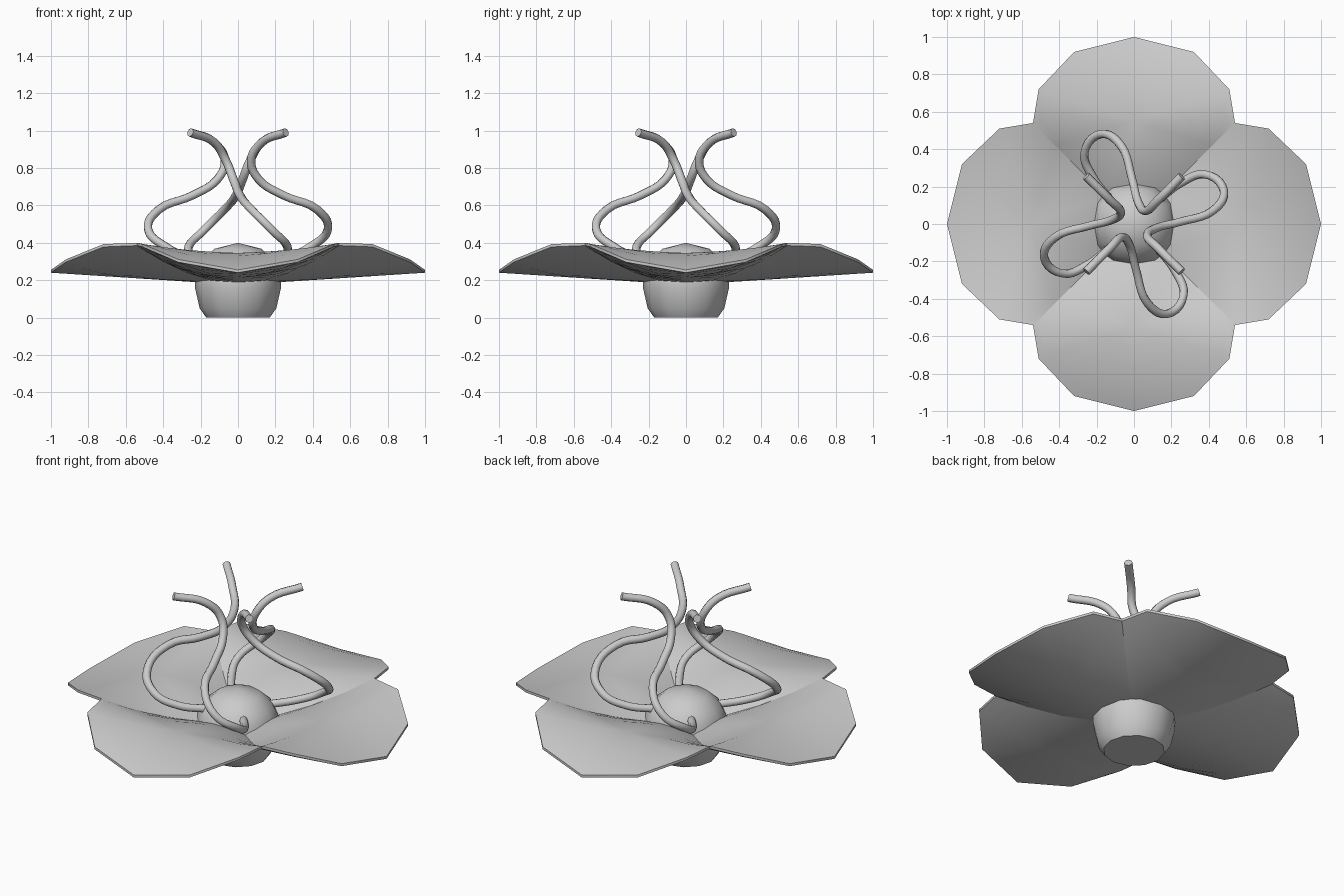
import bpy, bmesh, math
from mathutils import Matrix

if "Cube" in bpy.data.objects:
    bpy.data.objects.remove(bpy.data.objects["Cube"])


def finish(name, bm, angle):
    bmesh.ops.recalc_face_normals(bm, faces=bm.faces)
    me = bpy.data.meshes.new(name)
    bm.to_mesh(me)
    bm.free()
    ob = bpy.data.objects.new(name, me)
    bpy.context.collection.objects.link(ob)
    bpy.ops.object.select_all(action='DESELECT')
    ob.select_set(True)
    bpy.context.view_layer.objects.active = ob
    bpy.ops.object.shade_smooth_by_angle(angle=math.radians(angle))
    return ob


def loft(bm, rings):
    # rings of equal length become quads, single-vertex rings become fans
    for a, b in zip(rings, rings[1:]):
        n = max(len(a), len(b))
        for i in range(n):
            j = (i + 1) % n
            quad = [a[i % len(a)], a[j % len(a)], b[j % len(b)], b[i % len(b)]]
            bm.faces.new(list(dict.fromkeys(quad)))


# central bulb, turned from a profile
bm = bmesh.new()
profile = [(0.17, 0), (0.205, 0.05), (0.23, 0.16), (0.23, 0.23),
           (0.195, 0.305), (0.125, 0.368)]
rings = [[bm.verts.new((r * math.cos(i * math.tau / 12),
                        r * math.sin(i * math.tau / 12), z))
          for i in range(12)] for r, z in profile]
rings.append([bm.verts.new((0, 0, 0.4))])
loft(bm, rings)
bm.faces.new(rings[0])
finish("flower_centre", bm, 40)

# petals: cushion-shaped, cupped upward at the sides
half = [(0.92, 0.32), (0.72, 0.51), (0.54, 0.54), (0.42, 0.425),
        (0.28, 0.29), (0.14, 0.15)]
outline = [(1, 0)] + half + [(0.07, 0)] + [(r, -w) for r, w in reversed(half)]
MID = 0.55


def petal(turn):
    bm = bmesh.new()

    def ring(k, puff):
        pts = outline if k else [(MID, 0)]
        out = []
        for r, w in pts:
            x, y = MID + (r - MID) * k, w * k
            z = 0.175 + 0.065 * x + 0.6 * y * y + puff
            out.append(bm.verts.new((x, y, z)))
        return out

    ks = (0, 0.25, 0.5, 0.75, 0.92, 1)
    rings = [ring(k, 0) for k in ks]
    rings += [ring(k, 0.015 + 0.12 * (1 - k * k)) for k in reversed(ks)]
    loft(bm, rings)
    bm.transform(Matrix.Rotation(turn, 4, 'Z'))
    return finish("petal", bm, 50)


# stamens: curled tubes that loop outward and flare at the tips
path = [(-0.12, 0.12, 0.29), (-0.22, 0.25, 0.315), (-0.265, 0.38, 0.375),
        (-0.18, 0.48, 0.47), (-0.07, 0.42, 0.58), (-0.01, 0.24, 0.655),
        (0.025, 0.11, 0.74), (0.065, 0.07, 0.84), (0.125, 0.125, 0.935),
        (0.255, 0.255, 0.99)]


def stamen(turn):
    cu = bpy.data.curves.new("stamen", 'CURVE')
    cu.dimensions = '3D'
    cu.bevel_depth = 0.023
    cu.bevel_resolution = 2
    cu.resolution_u = 5
    cu.use_fill_caps = True
    sp = cu.splines.new('BEZIER')
    sp.bezier_points.add(len(path) - 1)
    for p, co in zip(sp.bezier_points, path):
        p.co = co
        p.handle_left_type = p.handle_right_type = 'AUTO'
    ob = bpy.data.objects.new("stamen", cu)
    bpy.context.collection.objects.link(ob)
    ob.rotation_euler.z = turn


for i in range(4):
    petal(i * math.pi / 2)
    stamen(i * math.pi / 2)
